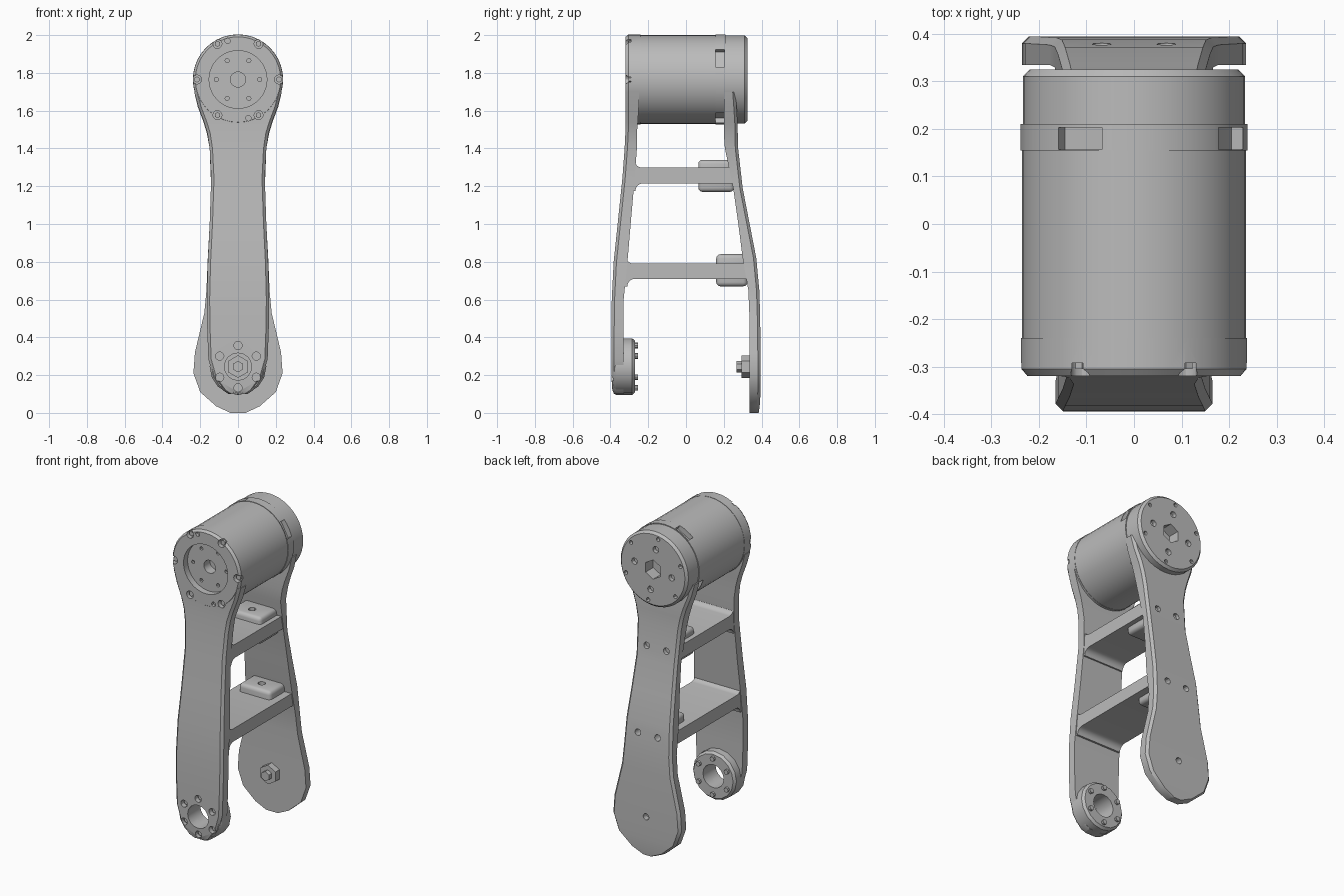
import bpy, bmesh, math
from mathutils import Matrix

if "Cube" in bpy.data.objects:
    bpy.data.objects.remove(bpy.data.objects["Cube"])

grey = bpy.data.materials.new("machined_grey")
grey.use_nodes = True
grey.diffuse_color = (0.5, 0.5, 0.5, 1)
grey.node_tree.nodes["Principled BSDF"].inputs["Base Color"].default_value = (0.5, 0.5, 0.5, 1)

MOTOR_Z, FOOT_Z = 1.765, 0.245


def finish(name, bm, bevel=0):
    bmesh.ops.recalc_face_normals(bm, faces=bm.faces)
    me = bpy.data.meshes.new(name)
    bm.to_mesh(me)
    bm.free()
    me.materials.append(grey)
    ob = bpy.data.objects.new(name, me)
    bpy.context.collection.objects.link(ob)
    if bevel:
        mod = ob.modifiers.new("Bevel", "BEVEL")
        mod.width, mod.segments = bevel, 3
    return ob


def activate(ob):
    bpy.ops.object.select_all(action="DESELECT")
    ob.select_set(True)
    bpy.context.view_layer.objects.active = ob


def cut(ob, fill):
    """Subtract the shapes that fill() puts in a bmesh."""
    bm = bmesh.new()
    fill(bm)
    tool = finish("cutter", bm)
    tool.hide_render = True
    mod = ob.modifiers.new("Cut", "BOOLEAN")
    mod.operation, mod.solver, mod.object = "DIFFERENCE", "EXACT", tool
    activate(ob)
    bpy.ops.object.modifier_apply(modifier=mod.name)
    bpy.data.objects.remove(tool)


def rod(bm, x, z, r, y0, y1, n=12):
    """Cylinder along y."""
    m = Matrix.Translation((x, (y0 + y1) / 2, z)) @ Matrix.Rotation(math.pi / 2, 4, "X")
    bmesh.ops.create_cone(bm, cap_ends=True, segments=n, radius1=r, radius2=r,
                          depth=abs(y1 - y0), matrix=m)


def circle(r, n, z, start=0):
    angles = [math.radians(start) + math.tau * i / n for i in range(n)]
    return [(r * math.cos(a), z + r * math.sin(a)) for a in angles]


def rods(points, r, y0, y1, n=12):
    def fill(bm):
        for x, z in points:
            rod(bm, x, z, r, y0, y1, n)
    return fill


def rod_part(name, points, r, y0, y1, n=12):
    bm = bmesh.new()
    rods(points, r, y0, y1, n)(bm)
    return finish(name, bm)


def lathe(name, profile, z, n=40, closed=False):
    """Spin (radius, y) points about the y axis."""
    bm = bmesh.new()
    vs = [bm.verts.new((r, y, z)) for r, y in profile]
    pairs = list(zip(vs, vs[1:])) + ([(vs[-1], vs[0])] if closed else [])
    es = [bm.edges.new(p) for p in pairs]
    bmesh.ops.spin(bm, geom=vs + es, cent=(0, 0, z), axis=(0, 1, 0), angle=math.tau, steps=n)
    bmesh.ops.remove_doubles(bm, verts=bm.verts, dist=1e-4)
    return finish(name, bm)


def arm(name, rows, side, c=0.015):
    """Loft (height, half width, inner y, outer y) sections, outer edges chamfered."""
    bm = bmesh.new()
    rings = []
    for z, w, yi, yo in rows:
        section = [(-w, yi), (w, yi), (w, yo - c), (w - c, yo), (c - w, yo), (-w, yo - c)]
        rings.append([bm.verts.new((x, side * y, z)) for x, y in section])
    for a, b in zip(rings, rings[1:]):
        for i in range(6):
            j = (i + 1) % 6
            bm.faces.new((a[i], a[j], b[j], b[i]))
    bm.faces.new(rings[0])
    bm.faces.new(rings[-1])
    return finish(name, bm)


# Two long side arms
front_arm = arm("front_arm", [
    (0.10, 0.05, 0.33, 0.38), (0.12, 0.08, 0.33, 0.39), (0.19, 0.13, 0.33, 0.395),
    (0.285, 0.157, 0.33, 0.395), (0.45, 0.163, 0.33, 0.395), (0.6, 0.165, 0.33, 0.393),
    (0.8, 0.16, 0.31, 0.383), (1.0, 0.15, 0.293, 0.362), (1.24, 0.142, 0.272, 0.337),
    (1.4, 0.15, 0.26, 0.325), (1.48, 0.162, 0.26, 0.321), (1.54, 0.18, 0.255, 0.319),
    (1.62, 0.21, 0.25, 0.319), (1.70, 0.232, 0.25, 0.319)], -1)
back_arm = arm("back_arm", [
    (0.0, 0.04, 0.335, 0.385), (0.035, 0.115, 0.335, 0.39), (0.11, 0.2, 0.335, 0.395),
    (0.21, 0.236, 0.335, 0.395), (0.32, 0.228, 0.335, 0.395), (0.53, 0.178, 0.335, 0.392),
    (0.65, 0.167, 0.33, 0.388), (0.82, 0.16, 0.3, 0.372), (1.0, 0.15, 0.277, 0.337),
    (1.19, 0.142, 0.25, 0.3), (1.4, 0.15, 0.206, 0.276), (1.48, 0.165, 0.2, 0.274),
    (1.54, 0.183, 0.2, 0.273), (1.62, 0.213, 0.2, 0.268), (1.70, 0.232, 0.2, 0.262)], 1)

# Motor body, with a stepped band and a chamfered rear cap
motor = lathe("motor_body", [
    (0, -0.22), (0.04, -0.22), (0.04, -0.28), (0.153, -0.28), (0.153, -0.25), (0.236, -0.25),
    (0.236, 0.155), (0.239, 0.155), (0.239, 0.21), (0.234, 0.21), (0.234, 0.31),
    (0.22, 0.325), (0, 0.325)], MOTOR_Z)
ring = lathe("motor_front_ring", [
    (0.153, -0.24), (0.153, -0.32), (0.226, -0.32), (0.238, -0.305), (0.238, -0.24)],
    MOTOR_Z, closed=True)


def windows(bm):
    for deg in (29, 119, 209, 299):
        m = (Matrix.Translation((0, 0.18, MOTOR_Z)) @ Matrix.Rotation(-math.radians(deg), 4, "Y")
             @ Matrix.Translation((0.24, 0, 0)) @ Matrix.Diagonal((0.07, 0.046, 0.105, 1)))
        bmesh.ops.create_cube(bm, size=1, matrix=m)


cut(motor, windows)
cut(motor, rods([(0, MOTOR_Z)], 0.06, 0.25, 0.35, 6))
cut(motor, rods(circle(0.13, 4, MOTOR_Z, 8), 0.02, 0.30, 0.35))
cut(motor, rods(circle(0.2, 6, MOTOR_Z, 40), 0.012, 0.30, 0.35))
cut(motor, rods(circle(0.115, 6, MOTOR_Z), 0.011, -0.3, -0.26, 8))

# Rotor recess and fixing screws in the front ring
cut(front_arm, rods([(0, MOTOR_Z)], 0.154, -0.4, -0.2, 40))
screws = circle(0.218, 6, MOTOR_Z)
pins = [(-0.055, 1.97), (0.055, 1.56)]
for part in (ring, front_arm):
    cut(part, rods(screws, 0.024, -0.35, -0.292))
    cut(part, rods(pins, 0.014, -0.35, -0.3))
rod_part("ring_screws", screws, 0.016, -0.305, -0.28, 6)

# Front foot: bored hub with six bolts
hub = lathe("front_foot_hub", [
    (0.072, -0.385), (0.14, -0.385), (0.15, -0.37), (0.15, -0.285), (0.137, -0.27),
    (0.072, -0.27)], FOOT_Z, 16, True)
bolts = circle(0.112, 6, FOOT_Z, 30)
cut(front_arm, rods([(0, FOOT_Z)], 0.072, -0.45, -0.25, 16))
for part in (front_arm, hub):
    cut(part, rods(bolts, 0.022, -0.42, -0.365))
rod_part("hub_bolts", bolts, 0.015, -0.372, -0.255, 8)

# Back foot: hexagonal boss with a pin
rod_part("back_foot_boss", [(0, FOOT_Z)], 0.06, 0.295, 0.345, 6)
rod_part("back_foot_pin", [(0, FOOT_Z)], 0.03, 0.268, 0.3, 6)

# Screw holes in the back arm
cut(back_arm, rods([(x, z) for x in (-0.068, 0.068) for z in (0.75, 1.26)], 0.02, 0.27, 0.45))
cut(back_arm, rods([(0, FOOT_Z)], 0.02, 0.36, 0.45))


def cross_bar(name, z0, z1, front, back, half, slope, f=0.04):
    """Bar whose front end flares into the arm with fillets."""
    arc = [math.radians(a) for a in (0, 22, 45, 68, 90)]
    top = [(front + f * (1 - math.sin(a)) - slope * f, z1 + f * (1 - math.cos(a))) for a in arc]
    low = [(y + slope * f * 2, z0 + z1 - z) for y, z in top]
    outline = ([(back, z0), (back, z1)] + top + [(front - 0.03, z1 + f), (front - 0.02, z0 - f)]
               + low[::-1])
    bm = bmesh.new()
    face = bm.faces.new([bm.verts.new((-half, y, z)) for y, z in outline])
    new = bmesh.ops.extrude_face_region(bm, geom=[face])["geom"]
    bmesh.ops.translate(bm, vec=(2 * half, 0, 0),
                        verts=[v for v in new if isinstance(v, bmesh.types.BMVert)])
    return finish(name, bm)


def clip(name, y0, y1, z0, z1):
    """Rounded bracket block that grips a bar, with a screw hole on top."""
    bm = bmesh.new()
    m = (Matrix.Translation((0, (y0 + y1) / 2, (z0 + z1) / 2))
         @ Matrix.Diagonal((0.22, y1 - y0, z1 - z0, 1)))
    bmesh.ops.create_cube(bm, size=1, matrix=m)
    ob = finish(name, bm, 0.022)
    activate(ob)
    bpy.ops.object.modifier_apply(modifier="Bevel")
    cut(ob, lambda b: bmesh.ops.create_cone(
        b, cap_ends=True, segments=12, radius1=0.022, radius2=0.022, depth=0.08,
        matrix=Matrix.Translation((0, y0 + 0.075, z1))))


# Cross bars and their clips
cross_bar("upper_bar", 1.215, 1.298, -0.27, 0.26, 0.14, 0.05)
cross_bar("lower_bar", 0.71, 0.79, -0.315, 0.32, 0.157, 0.1)
clip("upper_clip", 0.065, 0.255, 1.17, 1.34)
clip("lower_clip", 0.16, 0.325, 0.67, 0.84)

# Smooth the round surfaces, keep hard edges
for ob in bpy.context.scene.objects:
    if ob.type == "MESH":
        activate(ob)
        bpy.ops.object.shade_smooth_by_angle(angle=math.radians(30))
